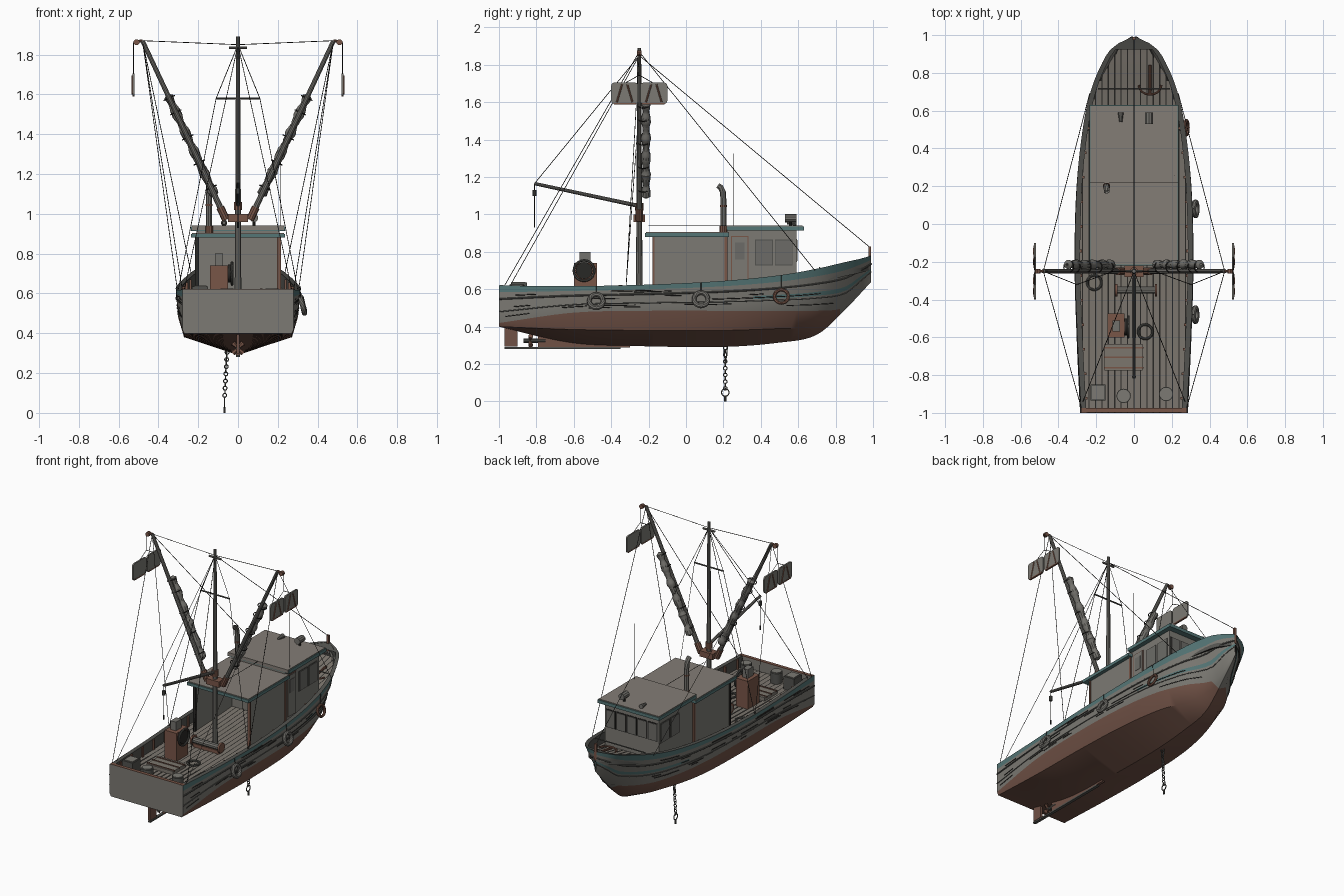
import bpy, bmesh, math, random
from mathutils import Vector, Matrix

random.seed(4)
if "Cube" in bpy.data.objects:
    bpy.data.objects.remove(bpy.data.objects["Cube"])


def material(name, r, g, b):
    m = bpy.data.materials.new(name)
    m.use_nodes = True
    m.diffuse_color = (r, g, b, 1)
    m.node_tree.nodes["Principled BSDF"].inputs["Base Color"].default_value = (r, g, b, 1)
    return m


GREY = material("weathered grey paint", .2, .193, .172)
PLANK = material("worn deck wood", .2, .18, .155)
ROOF = material("roof grey", .23, .205, .18)
RED = material("faded red antifouling", .16, .082, .06)
TEAL = material("faded teal trim", .09, .18, .18)
DARK = material("dark gaps and rope", .022, .021, .019)
RUST = material("rust", .19, .092, .064)
GLASS = material("dusty glass", .15, .148, .135)
STEEL = material("dark steel", .085, .085, .077)
SPAR = material("worn spar grey", .17, .165, .15)


def finish(name, bm, mats, smooth=False):
    bmesh.ops.recalc_face_normals(bm, faces=bm.faces)
    me = bpy.data.meshes.new(name)
    bm.to_mesh(me)
    bm.free()
    for m in mats:
        me.materials.append(m)
    ob = bpy.data.objects.new(name, me)
    bpy.context.collection.objects.link(ob)
    if smooth:
        bpy.ops.object.select_all(action='DESELECT')
        ob.select_set(True)
        bpy.context.view_layer.objects.active = ob
        bpy.ops.object.shade_smooth_by_angle(angle=math.radians(35))


def box(name, x, y, z, mat):
    """Box from (low, high) ranges."""
    bm = bmesh.new()
    size = [r[1] - r[0] for r in (x, y, z)]
    mid = [(r[0] + r[1]) / 2 for r in (x, y, z)]
    bmesh.ops.create_cube(bm, size=1, matrix=Matrix.Translation(mid) @ Matrix.Diagonal((*size, 1)))
    finish(name, bm, [mat])


def rod(name, a, b, r, mat, r2=None, sides=10):
    a, b = Vector(a), Vector(b)
    turn = (b - a).to_track_quat('Z', 'Y').to_matrix().to_4x4()
    bm = bmesh.new()
    bmesh.ops.create_cone(bm, cap_ends=True, segments=sides, radius1=r, radius2=r if r2 is None else r2,
                          depth=(b - a).length, matrix=Matrix.Translation((a + b) / 2) @ turn)
    finish(name, bm, [mat], sides > 6)


def rope(name, a, b):
    rod(name, a, b, .0019, DARK, sides=4)


def loft(name, rows, mats, rule=lambda i, j: 0, closed=False, cap=None):
    bm = bmesh.new()
    vs = [[bm.verts.new(p) for p in row] for row in rows]
    n = len(rows[0])
    for i in range(len(rows) - 1):
        for j in range(n if closed else n - 1):
            k = (j + 1) % n
            f = bm.faces.new((vs[i][j], vs[i][k], vs[i + 1][k], vs[i + 1][j]))
            f.material_index = rule(i, j)
    if cap:
        bm.faces.new([vs[0][j] for j in range(*cap)])
    finish(name, bm, mats, True)


def tube(name, pts, r, mat, closed=False):
    rows = []
    n = len(pts)
    pts = [Vector(p) for p in pts]
    for i, p in enumerate(pts):
        d = (pts[(i + 1) % n] - pts[i - 1]) if closed else (pts[min(i + 1, n - 1)] - pts[max(i - 1, 0)])
        side = d.cross(Vector((.31, .17, .93))).normalized()
        up = side.cross(d).normalized()
        rows.append([p + r * (side * math.cos(a) + up * math.sin(a)) for a in [k * math.pi / 4 for k in range(8)]])
    loft(name, rows + rows[:1] if closed else rows, [mat], closed=True)


def ring(name, c, u, v, R, r, mat):
    c, u, v = Vector(c), Vector(u).normalized(), Vector(v).normalized()
    turns = [k * math.pi / 10 for k in range(20)]
    tube(name, [c + R * (u * math.cos(a) + v * math.sin(a)) for a in turns], r, mat, True)


# Hull lines, from stern to bow
KEY = [-1, -.6, -.2, .2, .5, .7, .85, .94, .99]
SHEER_W = [.28, .3, .313, .303, .272, .23, .17, .108, .012]
SHEER_Z = [.62, .617, .625, .645, .675, .71, .745, .765, .78]
WATER_W = [.28, .295, .302, .29, .245, .165, .04, .014, .004]
WATER_Z = [.42, .475, .485, .485, .485, .485, .505, .6, .655]
BILGE_W = [.27, .27, .27, .25, .19, .1, .012, .005, .002]
BILGE_Z = [.4, .385, .38, .38, .39, .4, .497, .59, .645]
KEEL_Z = [.4, .31, .295, .292, .315, .357, .49, .585, .64]


def at(vals, y):
    """Smooth value of a hull line at y."""
    last = len(KEY) - 1
    i = max(k for k in range(last) if KEY[k] <= y + 1e-6)
    h = KEY[i + 1] - KEY[i]
    t = (y - KEY[i]) / h

    def slope(j):
        a, b = max(j - 1, 0), min(j + 1, last)
        return (vals[b] - vals[a]) / (KEY[b] - KEY[a]) * h
    return ((2*t**3 - 3*t*t + 1) * vals[i] + (t**3 - 2*t*t + t) * slope(i)
            + (3*t*t - 2*t**3) * vals[i + 1] + (t**3 - t*t) * slope(i + 1))


def topside(y, f):
    """Half width and height, f = 0 at the waterline and 1 at the sheer."""
    w0, w1, z0, z1 = [at(v, y) for v in (WATER_W, SHEER_W, WATER_Z, SHEER_Z)]
    return w0 + (w1 - w0) * f, z0 + (z1 - z0) * f


def inner(y):
    return max(at(SHEER_W, y) - .028, .001)


def deck_z(y):
    return at(SHEER_Z, y) - .075


def section(y):
    s = [(inner(y), deck_z(y)), (inner(y), at(SHEER_Z, y))]
    s += [topside(y, f) for f in (1, .82, .45, .36, 0)]
    s += [(at(BILGE_W, y), at(BILGE_Z, y))]
    return ([Vector((-x, y, z)) for x, z in s] + [Vector((0, y, at(KEEL_Z, y)))]
            + [Vector((x, y, z)) for x, z in reversed(s)])


steps = 60
YS = [-1 + 1.99 * i / steps for i in range(steps + 1)]
BANDS = [3, 3, 2, 0, 2, 0, 1, 1]


def hull_paint(i, j):
    band = min(j, 15 - j)
    bare = (band == 4 and YS[i] < .35) or (band > 5 and YS[i] > .8)
    return 0 if bare else BANDS[band]


def hull_line(name, s, f, mat, r, ys):
    tube(name, [(s * (topside(y, f)[0] + .001), y, topside(y, f)[1]) for y in ys], r, mat)


loft("hull", [section(y) for y in YS], [GREY, RED, TEAL, STEEL], hull_paint, cap=(2, 15))
loft("deck_base", [[Vector((s * inner(y), y, deck_z(y))) for s in (-1, 1)] for y in YS], [DARK])
loft("bow_breasthook", [[Vector((s * inner(y), y, at(SHEER_Z, y) - .002)) for s in (-1, 1)] for y in YS if y > .91], [STEEL])
box("transom_bulwark", (-.265, .265), (-.999, -.975), (.53, .618), GREY)
box("transom_rail", (-.279, .279), (-.998, -.975), (.615, .622), RUST)

# Deck planks, clipped to the bulwark
pitch = .034
for k in range(-9, 9):
    rows = []
    for y in YS:
        w = inner(y)
        a, b = [max(-w, min(w, e)) for e in (k * pitch + .003, (k + 1) * pitch - .003)]
        if b - a > .001:
            rows.append([Vector((a, y, deck_z(y) + .004)), Vector((b, y, deck_z(y) + .004))])
    if len(rows) > 1:
        loft("deck_plank", rows, [PLANK])

for s in (-1, 1):
    # Rubbing strakes and open plank seams
    hull_line("upper_strake", s, .64, STEEL, .005, YS)
    hull_line("lower_strake", s, .3, STEEL, .003, YS)
    for k in range(26):
        y = random.uniform(-.98, .6)
        f = random.choice((.15, .22, .4, .5, .56, .73, .78))
        length = random.uniform(.05, .22)
        hull_line("plank_seam", s, f, DARK, .0026, [y + length * q / 5 for q in range(6)])
    # Bulwark ribs
    for i in range(12):
        y = -.93 + i * .13
        x = s * inner(y)
        box("bulwark_rib", sorted((x, x - s * .01)), (y, y + .014), (deck_z(y), at(SHEER_Z, y) - .004), RUST)

# Stem post, skeg, rudder and propeller
box("stem_post", (-.008, .008), (.975, .99), (.72, .83), RUST)
box("keel_sole", (-.01, .01), (-.97, -.35), (.281, .291), STEEL)
box("skeg", (-.01, .01), (-.79, -.3), (.288, .35), RED)
box("rudder", (-.008, .008), (-.97, -.9), (.295, .42), RED)
rod("propeller_shaft", (0, -.87, .325), (0, -.75, .325), .012, STEEL)
for k in range(4):
    a = math.pi * (k / 2 + .25)
    rod("propeller_blade", (0, -.835, .325), (.036 * math.cos(a), -.83, .325 + .036 * math.sin(a)), .006, RUST, .014, 6)

# Wheelhouse and open-backed shelter
box("wheelhouse", (-.205, .205), (.22, .59), (.55, .915), GREY)
for s, post in ((-1, DARK), (1, RUST)):
    box("shelter_wall", sorted((s * .2, s * .212)), (-.17, .22), (.54, .88), GREY)
    box("shelter_aft_post", sorted((s * .197, s * .217)), (-.18, -.168), (.55, .88), post)
    box("shelter_fore_post", sorted((s * .2, s * .216)), (.207, .221), (.55, .88), RUST)
box("shelter_roof", (-.236, .236), (-.22, .23), (.88, .9), TEAL)
box("shelter_roof_top", (-.23, .23), (-.214, .23), (.898, .905), ROOF)
box("wheelhouse_roof", (-.236, .236), (.22, .63), (.914, .936), TEAL)
box("wheelhouse_roof_top", (-.23, .23), (.216, .624), (.92, .941), ROOF)


def side_panel(name, s, y, z, mat, out):
    box(name, sorted((s * .2, s * (.205 + out))), y, z, mat)


for s in (-1, 1):
    for y in (.37, .475):
        side_panel("side_window_frame", s, (y, y + .095), (.728, .866), STEEL, .003)
        side_panel("side_window", s, (y + .004, y + .091), (.732, .862), GLASS, .006)
side_panel("door_frame", 1, (.24, .335), (.6, .885), RUST, .003)
side_panel("door", 1, (.245, .33), (.6, .88), GREY, .006)
side_panel("door_window", 1, (.262, .313), (.76, .85), GLASS, .008)
for k in range(5):
    x = -.197 + k * .08
    box("front_window_frame", (x, x + .074), (.58, .593), (.745, .87), DARK)
    box("front_window", (x + .006, x + .068), (.58, .596), (.751, .864), GLASS)

# Roof fittings
tube("exhaust_pipe", [(-.145, .2, .9), (-.145, .2, 1.08), (-.145, .197, 1.12), (-.145, .185, 1.145), (-.145, .17, 1.155)], .016, SPAR)
rod("exhaust_collar", (-.145, .2, .9), (-.145, .2, .94), .02, RUST)
rod("exhaust_band", (-.145, .2, 1.04), (-.145, .2, 1.05), .018, RUST)
rod("antenna", (.215, .255, .93), (.215, .255, 1.325), .0018, STEEL, sides=4)
rod("horn", (-.07, .54, .955), (-.07, .59, .955), .008, SPAR, .016)
rod("searchlight_stand", (.08, .56, .94), (.08, .56, .97), .008, DARK)
rod("searchlight", (.08, .53, .98), (.08, .59, .98), .022, SPAR)
rope("roof_wire", (0, -.2, .94), (0, .22, .94))

# Mast with crosstrees and aft derrick
MY = -.25
TOP = (0, MY, 1.85)
rod("mast", (0, MY, .54), (0, MY, 1.89), .018, SPAR, .01)
rod("crosstree", (-.11, MY, 1.58), (.11, MY, 1.58), .005, STEEL)
rod("mast_top_bar", (-.045, MY, 1.835), (.045, MY, 1.835), .007, SPAR)
box("boom_hub", (-.05, .05), (MY - .03, MY + .03), (.96, 1.0), RUST)
rod("mast_band", (0, MY, 1.02), (0, MY, 1.06), .022, RUST)
TIP = (0, -.81, 1.165)
rod("derrick", (0, MY, 1.045), TIP, .011, SPAR, .009)
rope("derrick_fall", TIP, (0, -.81, .95))
rod("derrick_block", (0, -.81, 1.1), (0, -.81, 1.13), .011, STEEL)
rod("derrick_hook", (0, -.81, .93), (0, -.81, .96), .004, DARK)
rope("derrick_topping_lift", TIP, TOP)
rope("forestay", TOP, (0, .982, .825))

for s in (-1, 1):
    # Outrigger boom with rolled net
    foot, tip = Vector((s * .06, MY, .97)), Vector((s * .48, MY, 1.87))
    rod("outrigger_boom", foot, tip, .015, SPAR, .011)
    rod("boom_foot", foot, foot.lerp(tip, .07), .02, RUST)
    across = Vector((s * .9, 0, -.42))
    rows = []
    for i in range(45):
        r = .006 if i in (0, 44) else .022 + .004 * math.sin(i * .75) + random.uniform(-.002, .002)
        c = foot.lerp(tip, .13 + .57 * i / 44) + Vector((0, .036, 0))
        rows.append([c + r * (across * math.cos(a) + Vector((0, math.sin(a), 0))) for a in [k * math.pi / 5 for k in range(10)]])
    loft("rolled_net", rows, [SPAR], closed=True)
    for t in (.18, .32, .46, .6, .68):
        ring("net_lashing", foot.lerp(tip, t) + Vector((0, .022, 0)), across, (0, 1, 0), .029, .003, DARK)
    # Tip pulley and pair of trawl boards
    rod("tip_arm", tip, (s * .51, MY, 1.865), .007, RUST)
    rod("tip_pulley", (s * .51, MY - .012, 1.862), (s * .51, MY + .012, 1.862), .015, RUST)
    x = s * .525
    rope("board_chain", (x, MY, 1.86), (x, MY, 1.74))
    for d in (-1, 1):
        near, far = MY + d * .006, MY + d * .15
        bm = bmesh.new()
        bmesh.ops.create_cube(bm, size=1, matrix=Matrix.Translation((x, (near + far) / 2, 1.648))
                              @ Matrix.Diagonal((.01, .144, .114, 1)))
        corners = [e for e in bm.edges if abs(e.verts[0].co.x - e.verts[1].co.x) > .005]
        bmesh.ops.bevel(bm, geom=corners, offset=.016, segments=3, affect='EDGES', profile=.5)
        finish("trawl_board", bm, [GREY])
        rope("board_bridle", (x, MY, 1.745), (x, MY + d * .08, 1.70))
        out = x + s * .005
        for e in (-.042, .042):
            mid = (near + far) / 2
            rod("board_brace", (out, mid + e, 1.6), (out, mid + e / 3, 1.695), .0045, RUST, sides=6)
        box("board_shoe", (x - .006, x + .006), sorted((near + d * .01, far - d * .014)), (1.589, 1.597), RUST)
    # Standing rigging
    rope("boom_stay_aft", tip, (s * .28, -.97, .62))
    rope("boom_stay_forward", tip, (s * .235, .69, .7))
    rope("boom_topping_lift", tip, TOP)
    rope("boom_guy", tip, (s * .305, -.32, .62))
    rope("upper_shroud", TOP, (s * .11, MY, 1.58))
    rope("lower_shroud", (s * .11, MY, 1.58), (s * .3, -.32, .62))
    rope("backstay", TOP, (s * .27, -.94, .62))

# Winches, hatch and stores on the aft deck
box("winch_base", (-.14, -.05), (-.6, -.475), (.54, .74), RUST)
box("winch_head", (-.115, -.075), (-.57, -.51), (.74, .8), SPAR)
rod("winch_drum", (-.05, -.545, .7), (-.03, -.545, .7), .045, DARK, sides=16)
ring("winch_flange", (-.03, -.545, .7), (0, 1, 0), (0, 0, 1), .055, .007, STEEL)
rod("warp_winch", (-.1, -.35, .59), (.12, -.35, .59), .02, SPAR)
for x in (-.1, .11):
    rod("warp_winch_flange", (x, -.35, .59), (x + .012, -.35, .59), .034, RUST, sides=14)
box("warp_winch_bed", (-.09, .11), (-.365, -.335), (.54, .572), RUST)
box("hatch_coaming", (-.155, .045), (-.775, -.635), (.53, .57), PLANK)
for y in (-.765, -.71, -.66):
    box("hatch_board", (-.16, .05), (y, y + .008), (.565, .574), RUST)
for x, y in ((-.055, -.91), (.17, -.9)):
    rod("barrel", (x, y, .54), (x, y, .62), .038, STEEL, sides=16)
    rod("barrel_lid", (x, y, .62), (x, y, .626), .033, GREY, sides=16)
box("fish_crate", (-.23, -.15), (-.935, -.85), (.54, .635), STEEL)
box("fish_crate_lid", (-.222, -.158), (-.927, -.858), (.63, .64), GREY)
for x, y in ((-.21, -.31), (.06, -.57)):
    ring("rope_coil", (x, y, .555), (1, 0, 0), (0, 1, 0), .038, .007, STEEL)

# Foredeck anchor gear
rod("anchor_shank", (.085, .69, .665), (.085, .84, .69), .008, RUST)
arc = [math.pi * (1 + k / 8) for k in range(9)]
tube("anchor_fluke", [(.085 + .06 * math.cos(a), .735 + .05 * math.sin(a), .67) for a in arc], .006, RUST)
rod("foredeck_rail", (-.19, .715, .715), (.19, .715, .715), .004, STEEL)

# Fender tyres on one side
for y, mat, r in ((.51, RUST, .009), (.08, SPAR, .013), (-.48, SPAR, .013)):
    w, z = topside(y, .4)
    ring("fender_tyre", (w + .024, y, z), (0, 1, 0), (-.25, 0, 1), .037, r, mat)
    rope("fender_line", (w + .016, y, z + .036), (at(SHEER_W, y) + .004, y, at(SHEER_Z, y)))

# Hanging anchor chain
for k in range(17):
    twist = (1, 0, 0) if k % 2 else (0, 1, 0)
    ring("chain_link", (-.068 + k * .001, .21, .07 + k * .018), twist, (0, 0, 1), .0095, .003, STEEL)
for y in (.195, .228):
    rod("chain_bridle", (-.055, y, .34), (-.062, .211, .2), .003, STEEL, sides=6)
ring("chain_end_ring", (-.068, .21, .048), (0, 1, 0), (0, 0, 1), .02, .0035, STEEL)
rod("chain_end_pin", (-.068, .21, 0), (-.068, .21, .03), .006, STEEL)
